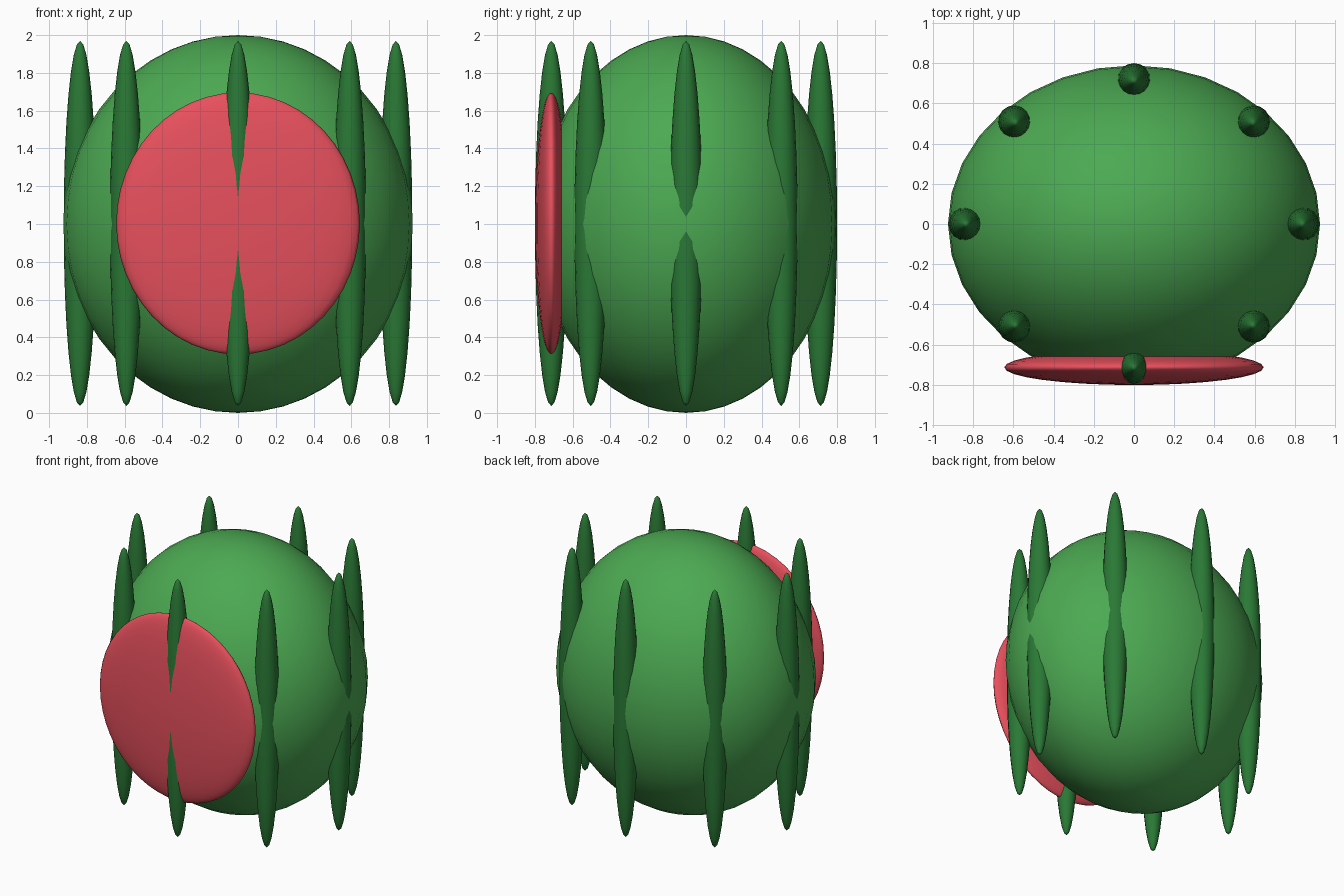
import bpy
import math

if "Cube" in bpy.data.objects:
    bpy.data.objects.remove(bpy.data.objects["Cube"], do_unlink=True)


def make_material(name, rgb):
    mat = bpy.data.materials.new(name)
    mat.use_nodes = True
    mat.diffuse_color = (*rgb, 1)
    mat.node_tree.nodes["Principled BSDF"].inputs["Base Color"].default_value = (*rgb, 1)
    return mat


def ellipsoid(name, centre, radii, mat, segments=32, rings=16):
    bpy.ops.mesh.primitive_uv_sphere_add(segments=segments, ring_count=rings, radius=1, location=centre)
    obj = bpy.context.object
    obj.name = name
    obj.scale = radii
    bpy.ops.object.transform_apply(location=False, rotation=False, scale=True)
    bpy.ops.object.shade_smooth()
    obj.data.materials.append(mat)
    return obj


rind = make_material("rind green", (0.072, 0.40, 0.085))
stripe_green = make_material("dark stripe green", (0.023, 0.19, 0.036))
flesh = make_material("flesh red", (0.88, 0.088, 0.12))

# Round fruit body
ellipsoid("melon_body", (0, 0, 1), (0.925, 0.789, 1), rind, 32, 24)

# Cut face on the front
ellipsoid("cut_flesh", (0, -0.713, 1.003), (0.645, 0.0876, 0.693), flesh, 32, 24)

# Eight upright stripes spaced around the body
for i in range(8):
    angle = i * math.tau / 8
    centre = (0.836 * math.cos(angle), 0.713 * math.sin(angle), 1.003)
    ellipsoid(f"stripe_{i + 1}", centre, (0.087, 0.087, 0.966), stripe_green, 16, 16)
